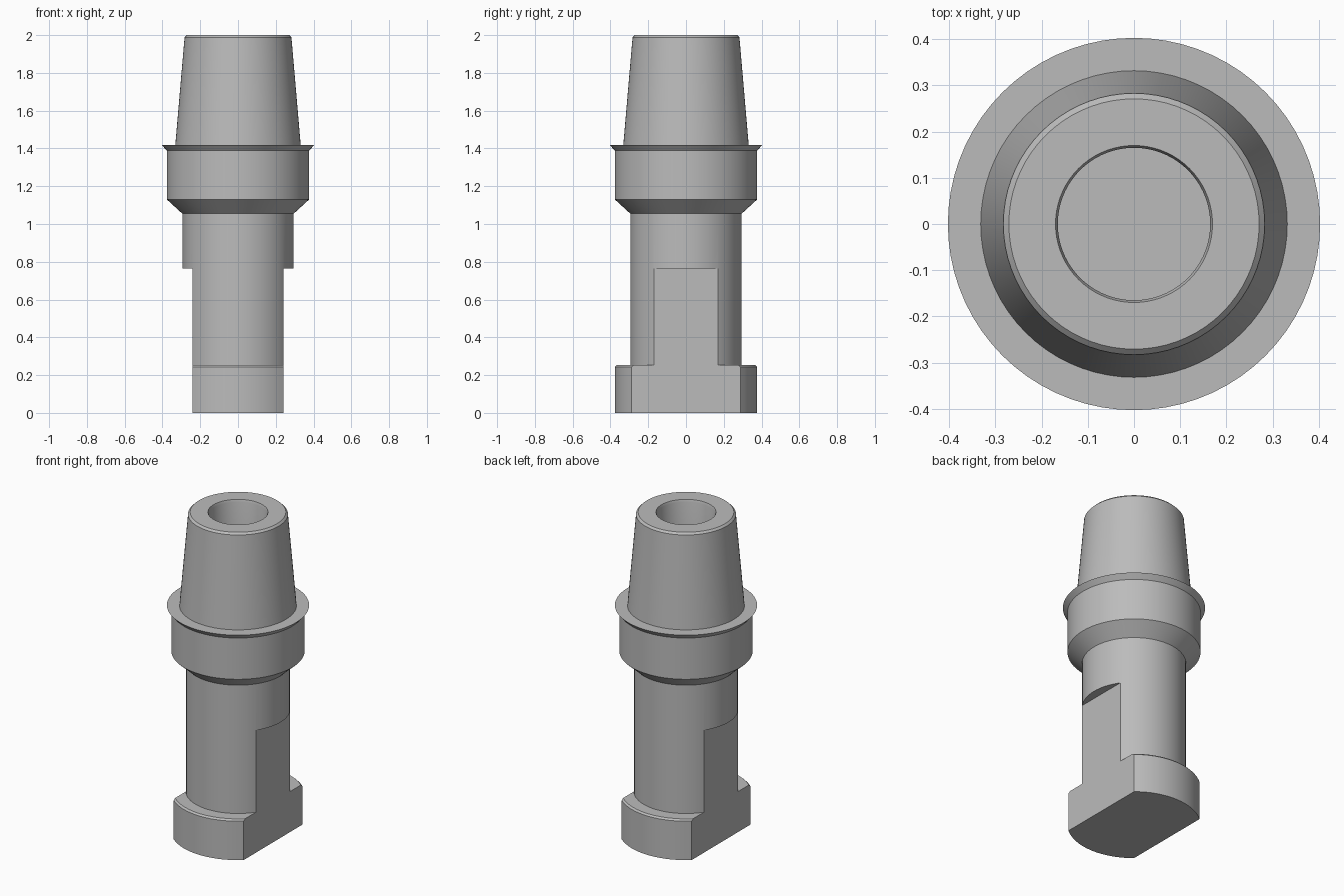
import bpy, bmesh, math
from mathutils import Matrix, Vector

if "Cube" in bpy.data.objects:
    bpy.data.objects.remove(bpy.data.objects["Cube"], do_unlink=True)

steel = bpy.data.materials.new("grey steel")
steel.use_nodes = True
steel.diffuse_color = (0.5, 0.5, 0.5, 1)
steel.node_tree.nodes["Principled BSDF"].inputs["Base Color"].default_value = (0.5, 0.5, 0.5, 1)


def make_object(name, bm):
    bmesh.ops.recalc_face_normals(bm, faces=bm.faces)
    mesh = bpy.data.meshes.new(name)
    bm.to_mesh(mesh)
    bm.free()
    mesh.materials.append(steel)
    obj = bpy.data.objects.new(name, mesh)
    bpy.context.collection.objects.link(obj)
    return obj


def lathe(name, profile, steps=72):
    """Revolve (radius, height) points that start and end on the axis."""
    bm = bmesh.new()
    verts = [bm.verts.new((r, 0, z)) for r, z in profile]
    edges = [bm.edges.new(pair) for pair in zip(verts, verts[1:])]
    bmesh.ops.spin(bm, geom=verts + edges, cent=(0, 0, 0), axis=(0, 0, 1),
                   angle=math.tau, steps=steps, use_merge=True)
    bmesh.ops.remove_doubles(bm, verts=bm.verts, dist=1e-5)
    return make_object(name, bm)


def box(name, center, size):
    bm = bmesh.new()
    bmesh.ops.create_cube(bm, size=1, matrix=Matrix.Translation(Vector(center))
                          @ Matrix.Diagonal((*size, 1)))
    return make_object(name, bm)


# Turned body: foot, shank, collar, flared rim, tapered nose, blind bore
body = lathe("tool_holder_body", [
    (0, 0), (0.377, 0), (0.377, 0.243), (0.367, 0.253),
    (0.295, 0.253), (0.295, 1.055),
    (0.377, 1.13), (0.377, 1.388), (0.403, 1.418),
    (0.332, 1.418), (0.283, 1.988), (0.271, 2.0),
    (0.17, 2.0), (0.165, 1.985), (0.165, 1.4), (0, 1.4),
])

# Flats milled on both sides of the shank and foot
cutters = []
flat_x, flat_top = 0.242, 0.765
for side in (-1, 1):
    cutter = box("flat_cutter", (side * (flat_x + 0.25), 0, flat_top - 0.5), (0.5, 1.2, 1.0))
    cutter.hide_render = True
    cutters.append(cutter)
    cut = body.modifiers.new("milled flat", "BOOLEAN")
    cut.operation = "DIFFERENCE"
    cut.solver = "EXACT"
    cut.object = cutter

bpy.ops.object.select_all(action="DESELECT")
body.select_set(True)
bpy.context.view_layer.objects.active = body
for modifier in list(body.modifiers):
    bpy.ops.object.modifier_apply(modifier=modifier.name)
for cutter in cutters:
    bpy.data.objects.remove(cutter, do_unlink=True)
bpy.ops.object.shade_smooth_by_angle(angle=math.radians(25))
